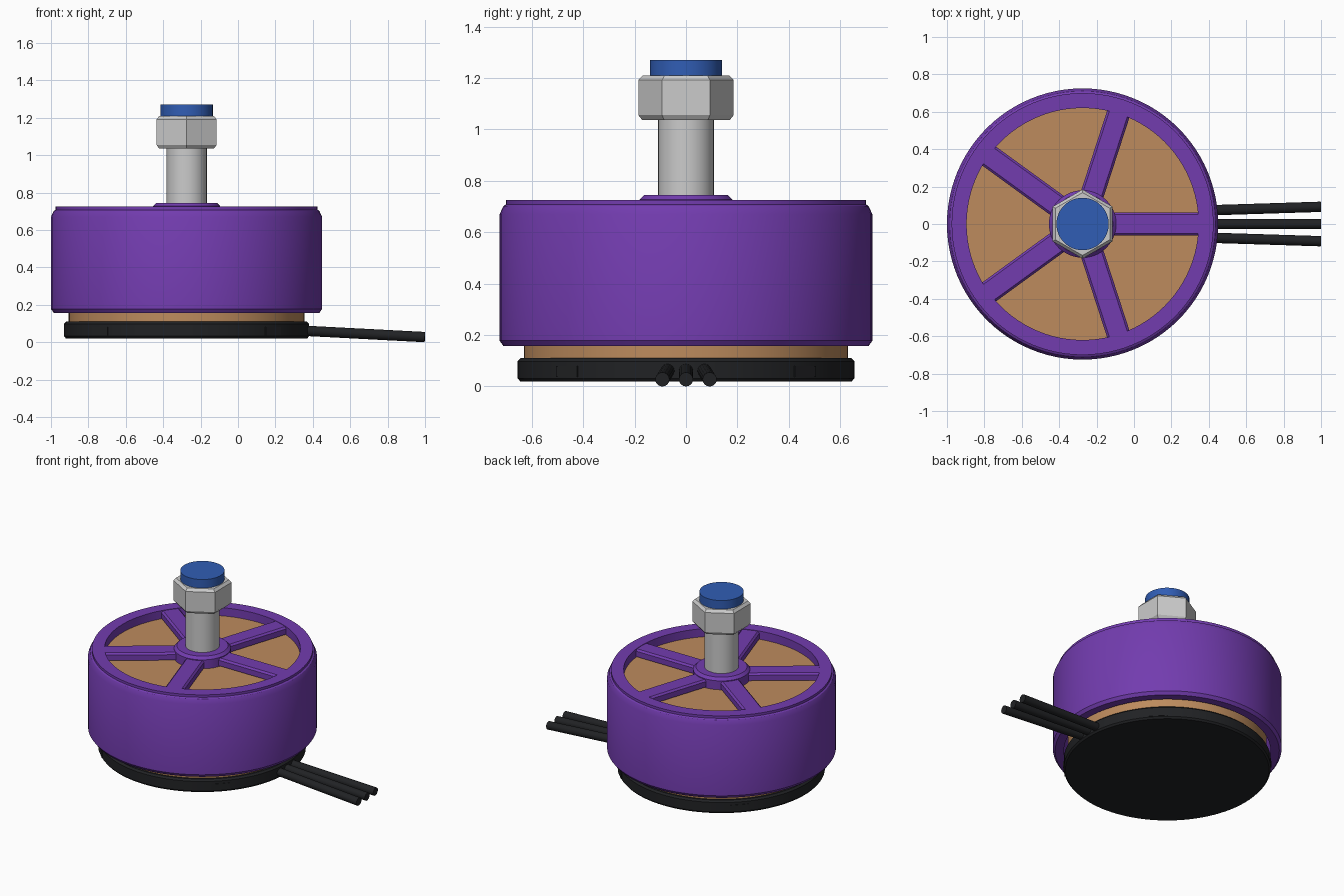
import bpy, bmesh, math
from mathutils import Vector, Matrix

if "Cube" in bpy.data.objects:
    bpy.data.objects.remove(bpy.data.objects["Cube"])

CX = -0.275  # motor axis position


def mat(name, rgb):
    m = bpy.data.materials.new(name)
    m.diffuse_color = (*rgb, 1)
    m.use_nodes = True
    m.node_tree.nodes["Principled BSDF"].inputs["Base Color"].default_value = m.diffuse_color
    return m


PURPLE = mat("purple_anodised", (0.17, 0.045, 0.43))
COPPER = mat("copper", (0.51, 0.26, 0.11))
BLUE = mat("blue", (0.03, 0.11, 0.46))
BLACK = mat("black", (0.015, 0.016, 0.018))


def finish(bm, name, material=None, smooth=True, loc=(CX, 0, 0)):
    bmesh.ops.recalc_face_normals(bm, faces=bm.faces)
    me = bpy.data.meshes.new(name)
    bm.to_mesh(me)
    bm.free()
    ob = bpy.data.objects.new(name, me)
    ob.location = loc
    bpy.context.collection.objects.link(ob)
    if material:
        me.materials.append(material)
    if smooth:
        bpy.ops.object.select_all(action='DESELECT')
        ob.select_set(True)
        bpy.context.view_layer.objects.active = ob
        bpy.ops.object.shade_smooth_by_angle(angle=math.radians(28))
    return ob


def lathe(name, profile, material=None, n=96, closed=False, smooth=True, turn=0.0):
    """Spin (radius, z) points round the axis; open profiles get end caps."""
    bm = bmesh.new()
    rings = []
    for r, z in profile:
        angles = [turn + math.tau * i / n for i in range(n)]
        rings.append([bm.verts.new((r * math.cos(a), r * math.sin(a), z)) for a in angles])
    pairs = list(zip(rings, rings[1:]))
    if closed:
        pairs.append((rings[-1], rings[0]))
    else:
        bm.faces.new(rings[0])
        bm.faces.new(rings[-1])
    for a, b in pairs:
        for i in range(n):
            j = (i + 1) % n
            bm.faces.new((a[i], a[j], b[j], b[i]))
    return finish(bm, name, material, smooth)


def radial_box(name, angle, r0, r1, width, z0, z1, material, bevel):
    bm = bmesh.new()
    bmesh.ops.create_cube(bm, size=1)
    bmesh.ops.scale(bm, vec=(r1 - r0, width, z1 - z0), verts=bm.verts)
    bmesh.ops.translate(bm, vec=((r0 + r1) / 2, 0, (z0 + z1) / 2), verts=bm.verts)
    # chamfer only the long upper edges
    edges = [e for e in bm.edges if all(v.co.z > z1 - 1e-5 for v in e.verts)
             and abs(e.verts[0].co.y - e.verts[1].co.y) < 1e-5]
    if bevel:
        bmesh.ops.bevel(bm, geom=edges, offset=bevel, segments=1, affect='EDGES')
    bmesh.ops.rotate(bm, cent=(0, 0, 0), matrix=Matrix.Rotation(angle, 3, 'Z'), verts=bm.verts)
    return finish(bm, name, material, smooth=False)


# mounting base and its four screw tabs
lathe("base", [(0.645, 0.02), (0.655, 0.032), (0.655, 0.098), (0.643, 0.11)], BLACK)
for k in range(4):
    radial_box(f"base_tab_{k + 1}", math.radians(45 + 90 * k), 0.58, 0.657, 0.115,
               0.036, 0.08, BLACK, 0)

# copper stator
lathe("stator", [(0.63, 0.105), (0.63, 0.665)], COPPER)

# hollow rotor bell with chamfers and an inward top lip
lathe("bell", [(0.71, 0.157), (0.725, 0.178), (0.725, 0.67), (0.71, 0.702), (0.70, 0.708),
               (0.70, 0.725), (0.62, 0.725), (0.62, 0.668), (0.655, 0.668), (0.655, 0.157)],
      PURPLE, closed=True)

# spokes and hub
for k in range(5):
    radial_box(f"spoke_{k + 1}", math.radians(72 * k), 0.12, 0.63, 0.125,
               0.672, 0.722, PURPLE, 0.012)
lathe("hub", [(0.18, 0.66), (0.18, 0.727), (0.162, 0.745)], PURPLE, n=64)

# shaft, hex nut and blue shaft end
lathe("shaft", [(0.108, 0.70), (0.108, 1.05)], n=48)
lathe("nut", [(0.17, 1.036), (0.185, 1.055), (0.185, 1.192), (0.168, 1.21)],
      n=6, smooth=False, turn=math.pi / 2)
lathe("shaft_tip", [(0.14, 1.20), (0.14, 1.27)], BLUE, n=48)

# three lead wires
for k in (-1, 0, 1):
    a, b = Vector((0.30, k * 0.070, 0.064)), Vector((0.999, k * 0.092, 0.0275))
    d = b - a
    bm = bmesh.new()
    bmesh.ops.create_cone(bm, cap_ends=True, segments=16, radius1=0.0275, radius2=0.0275,
                          depth=d.length)
    bmesh.ops.rotate(bm, cent=(0, 0, 0), matrix=d.to_track_quat('Z', 'Y').to_matrix(),
                     verts=bm.verts)
    finish(bm, f"wire_{k + 2}", BLACK, loc=(a + b) / 2)
